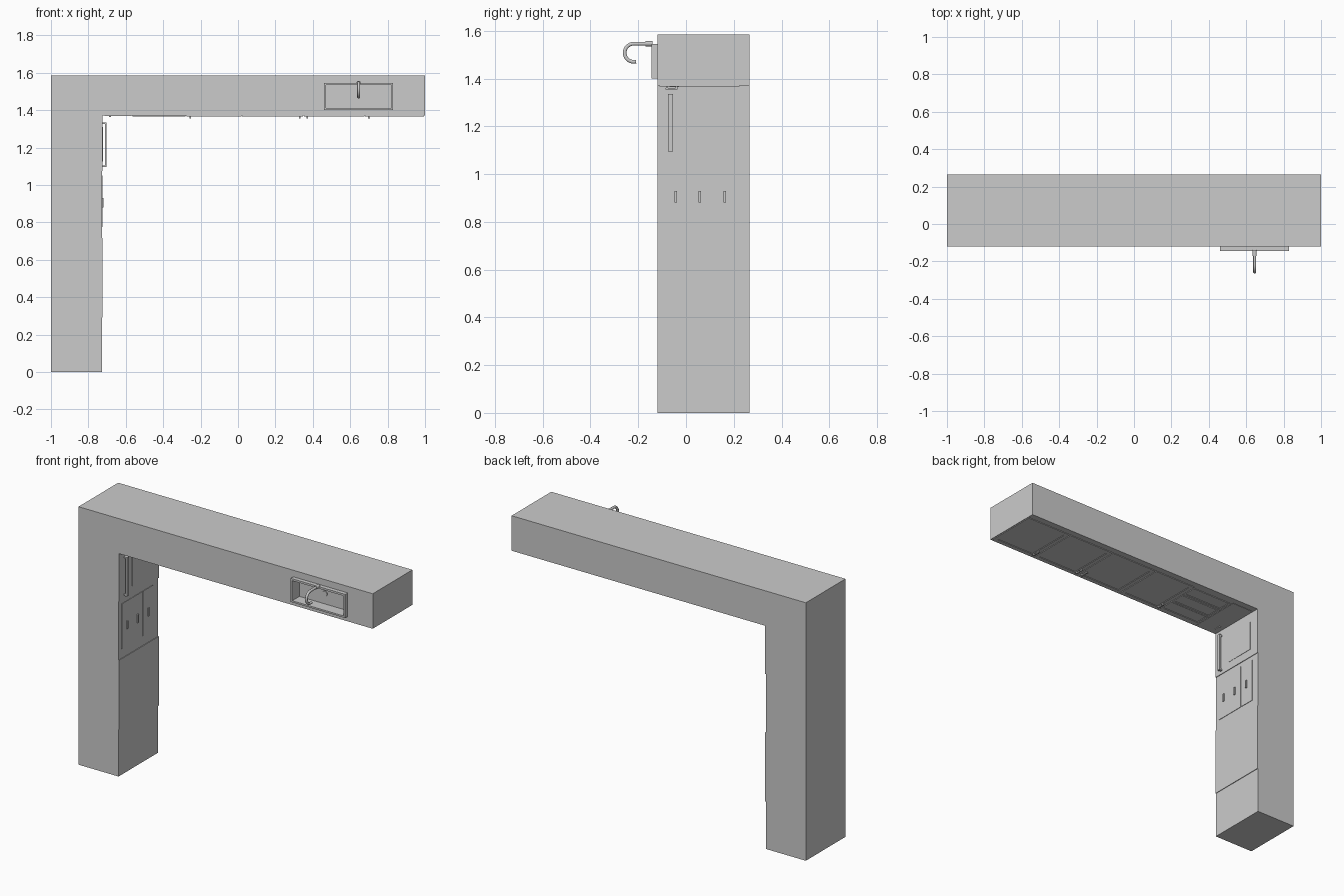
import bpy, bmesh, math
from mathutils import Vector, Matrix

if "Cube" in bpy.data.objects:
    bpy.data.objects.remove(bpy.data.objects["Cube"])

def finish(name, bm):
    bmesh.ops.recalc_face_normals(bm, faces=bm.faces)
    me = bpy.data.meshes.new(name)
    bm.to_mesh(me)
    bm.free()
    ob = bpy.data.objects.new(name, me)
    bpy.context.collection.objects.link(ob)
    return ob

def box(name, x, y, z, inset=None):
    """Box from ranges; inset = (outward normal, border, depth) sinks a panel."""
    bm = bmesh.new()
    bmesh.ops.create_cube(bm, size=1)
    for v in bm.verts:
        v.co = Vector([(r[0] + r[1]) / 2 + c * (r[1] - r[0]) for c, r in zip(v.co, (x, y, z))])
    if inset:
        n, border, depth = inset
        bm.normal_update()
        face = max(bm.faces, key=lambda f: f.normal.dot(Vector(n)))
        bmesh.ops.inset_region(bm, faces=[face], thickness=border, depth=0)
        bmesh.ops.inset_region(bm, faces=[face], thickness=0.003, depth=-depth)
    return finish(name, bm)

def cyl(name, a, b, r, n=16):
    a, b = Vector(a), Vector(b)
    bm = bmesh.new()
    rot = (b - a).to_track_quat('Z', 'Y').to_matrix().to_4x4()
    bmesh.ops.create_cone(bm, cap_ends=True, segments=n, radius1=r, radius2=r, depth=(b - a).length,
                          matrix=Matrix.Translation((a + b) / 2) @ rot)
    return finish(name, bm)

Y0, Y1, ZB, XL = -0.12, 0.265, 1.37, -0.728   # counter face, base, run front, leg front

# L-shaped cabinet body
bm = bmesh.new()
outline = [(-1, 0), (XL, 0), (XL, ZB), (1, ZB), (1, 1.585), (-1, 1.585)]
f = bm.faces.new([bm.verts.new((x, Y0, z)) for x, z in outline])
ext = bmesh.ops.extrude_face_region(bm, geom=[f])
bmesh.ops.translate(bm, vec=(0, Y1 - Y0, 0), verts=[v for v in ext['geom'] if isinstance(v, bmesh.types.BMVert)])
body = finish("cabinet_body", bm)

# Sink rim and bowl
rim = box("sink_rim", (0.46, 0.83), (-0.145, Y0), (1.40, 1.545))
cutter = box("sink_cutter", (0.47, 0.82), (-0.2, -0.075), (1.41, 1.533))
cutter.hide_render = True
for ob in (body, rim):
    m = ob.modifiers.new("bowl", 'BOOLEAN')
    m.operation, m.object, m.solver = 'DIFFERENCE', cutter, 'EXACT'
cutter.hide_set(True)
cyl("sink_drain", (0.645, -0.075, 1.475), (0.645, -0.081, 1.475), 0.016)

# Tap: base and hooked spout
cyl("tap_base", (0.645, -0.14, 1.546), (0.645, -0.17, 1.546), 0.011)
path = [(-0.15, 1.546)]
for i in range(15):
    a = math.radians(90 + i * 195 / 14)
    path.append((-0.219 + 0.038 * math.cos(a), 1.508 + 0.038 * math.sin(a)))
cu = bpy.data.curves.new("tap_spout", 'CURVE')
cu.dimensions, cu.bevel_depth, cu.bevel_resolution, cu.use_fill_caps = '3D', 0.008, 3, True
sp = cu.splines.new('POLY')
sp.points.add(len(path) - 1)
for p, (y, z) in zip(sp.points, path):
    p.co = (0.645, y, z, 1)
sp.use_smooth = True
bpy.context.collection.objects.link(bpy.data.objects.new("tap_spout", cu))

# Long run: four framed doors with bar handles
DOWN, OUT = (0, 0, -1), (1, 0, 0)
doors = [(0.68, 0.995, 0.70), (0.352, 0.676, 0.37), (0.022, 0.348, 0.33), (-0.276, 0.018, -0.255)]
for i, (x0, x1, hx) in enumerate(doors):
    box(f"door_{i}", (x0, x1), (-0.112, 0.225), (ZB - 0.004, ZB), (DOWN, 0.035, 0.003))
    box(f"door_handle_{i}", (hx - 0.005, hx + 0.005), (-0.085, -0.035), (1.355, 1.361))
    for y in (-0.08, -0.04):
        box(f"door_handle_post_{i}", (hx - 0.004, hx + 0.004), (y - 0.004, y + 0.004), (1.36, 1.367))

# Drawers: one stack in the run, one stack in the leg
for i, c in enumerate((-0.043, 0.058, 0.163)):
    y = (c - 0.0495, c + 0.0495)
    box(f"run_drawer_{i}", (-0.565, -0.28), y, (ZB - 0.004, ZB), (DOWN, 0.02, 0.003))
    box(f"leg_drawer_{i}", (XL, XL + 0.003), y, (0.775, 1.05))
    box(f"leg_drawer_handle_{i}", (XL + 0.003, XL + 0.010), (c - 0.005, c + 0.005), (0.88, 0.93))

# Corner cupboard beside the drawers
box("corner_panel", (-0.715, -0.57), (-0.112, 0.225), (ZB - 0.002, ZB))
box("corner_handle", (-0.69, -0.68), (-0.07, -0.03), (ZB - 0.006, ZB - 0.002))

# Leg: oven front with window and long handle, and a plain lower front
box("oven_front", (XL, XL + 0.004), (Y0, Y1), (1.075, ZB))
box("oven_window", (XL + 0.004, XL + 0.006), (0.005, 0.2), (1.125, 1.31))
box("oven_handle", (-0.711, -0.702), (-0.076, -0.054), (1.095, 1.335))
for z in (1.10, 1.33):
    box("oven_handle_post", (XL, -0.710), (-0.072, -0.058), (z - 0.005, z + 0.005))
box("lower_front", (XL, XL + 0.004), (Y0, Y1), (0.29, 0.715))
